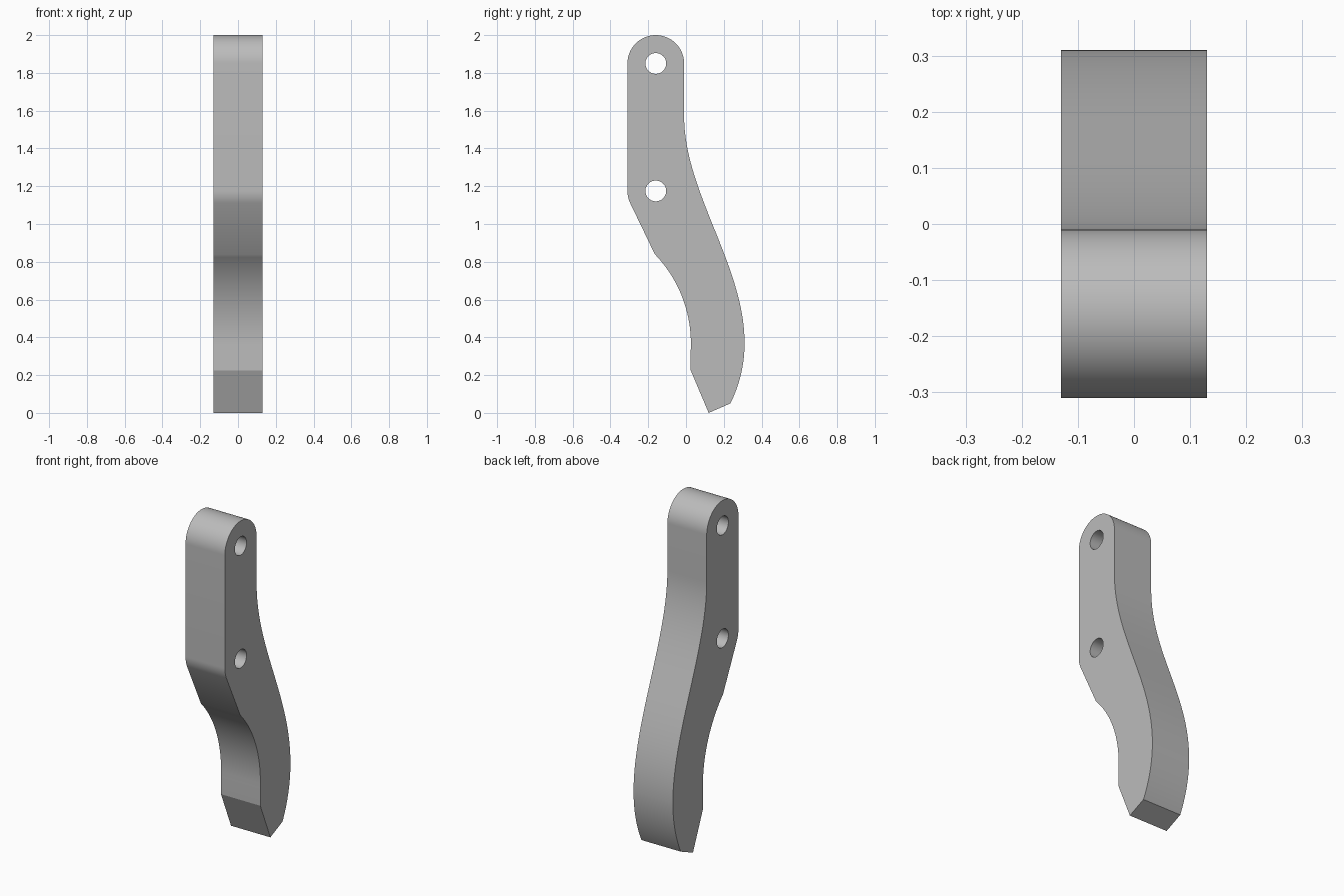
import bpy, bmesh, math
from mathutils import Vector
from mathutils.geometry import interpolate_bezier

cube = bpy.data.objects.get("Cube")
if cube:
    bpy.data.objects.remove(cube, do_unlink=True)

HALF_WIDTH = 0.13
RADIUS = 0.15
HOLE_RADIUS = 0.055
HOLES = [(-0.16, 1.85), (-0.16, 1.175)]

grey = bpy.data.materials.new("plain grey")
grey.use_nodes = True
grey.diffuse_color = (0.5, 0.5, 0.5, 1)
grey.node_tree.nodes["Principled BSDF"].inputs["Base Color"].default_value = (0.5, 0.5, 0.5, 1)


def arc(centre, start, end, steps):
    angles = [math.radians(start + (end - start) * i / steps) for i in range(steps + 1)]
    return [(centre[0] + RADIUS * math.cos(a), centre[1] + RADIUS * math.sin(a)) for a in angles]


def bezier(a, b, c, d, steps=24):
    points = interpolate_bezier(*[Vector((*p, 0)) for p in (a, b, c, d)], steps)
    return [(p.x, p.y) for p in points]


# Side outline: rounded top, swept back edge, angled tip, hollowed front edge
outline = arc(HOLES[0], 180, 0, 40)
outline += bezier((-0.01, 1.57), (-0.01, 1.17), (0.31, 0.78), (0.31, 0.37), 40)
outline += bezier((0.31, 0.37), (0.31, 0.25), (0.28, 0.14), (0.235, 0.05))[1:]
outline += [(0.12, 0), (0.025, 0.225)]
outline += bezier((0.025, 0.33), (0.035, 0.53), (-0.04, 0.71), (-0.165, 0.84))
outline += arc(HOLES[1], 206, 180, 8)

# Extrude the outline across the width
bm = bmesh.new()
side = bm.faces.new([bm.verts.new((-HALF_WIDTH, y, z)) for y, z in outline])
extruded = bmesh.ops.extrude_face_region(bm, geom=[side], use_keep_orig=True)
moved = [v for v in extruded["geom"] if isinstance(v, bmesh.types.BMVert)]
bmesh.ops.translate(bm, verts=moved, vec=(2 * HALF_WIDTH, 0, 0))
bmesh.ops.recalc_face_normals(bm, faces=bm.faces)
mesh = bpy.data.meshes.new("curved_arm")
bm.to_mesh(mesh)
bm.free()
mesh.materials.append(grey)
arm = bpy.data.objects.new("curved_arm", mesh)
bpy.context.collection.objects.link(arm)

# Drill the two bolt holes
cutters = []
for y, z in HOLES:
    bpy.ops.mesh.primitive_cylinder_add(vertices=48, radius=HOLE_RADIUS, depth=1,
                                        location=(0, y, z), rotation=(0, math.pi / 2, 0))
    cutter = bpy.context.object
    cutter.name = "hole_cutter"
    cutter.hide_render = True
    cutter.data.materials.append(grey)
    cutters.append(cutter)
    drill = arm.modifiers.new("bolt_hole", "BOOLEAN")
    drill.operation = "DIFFERENCE"
    drill.solver = "EXACT"
    drill.object = cutter

bpy.ops.object.select_all(action="DESELECT")
arm.select_set(True)
bpy.context.view_layer.objects.active = arm
for modifier in list(arm.modifiers):
    bpy.ops.object.modifier_apply(modifier=modifier.name)
for cutter in cutters:
    bpy.data.objects.remove(cutter, do_unlink=True)
bpy.ops.object.shade_smooth_by_angle(angle=math.radians(20))
